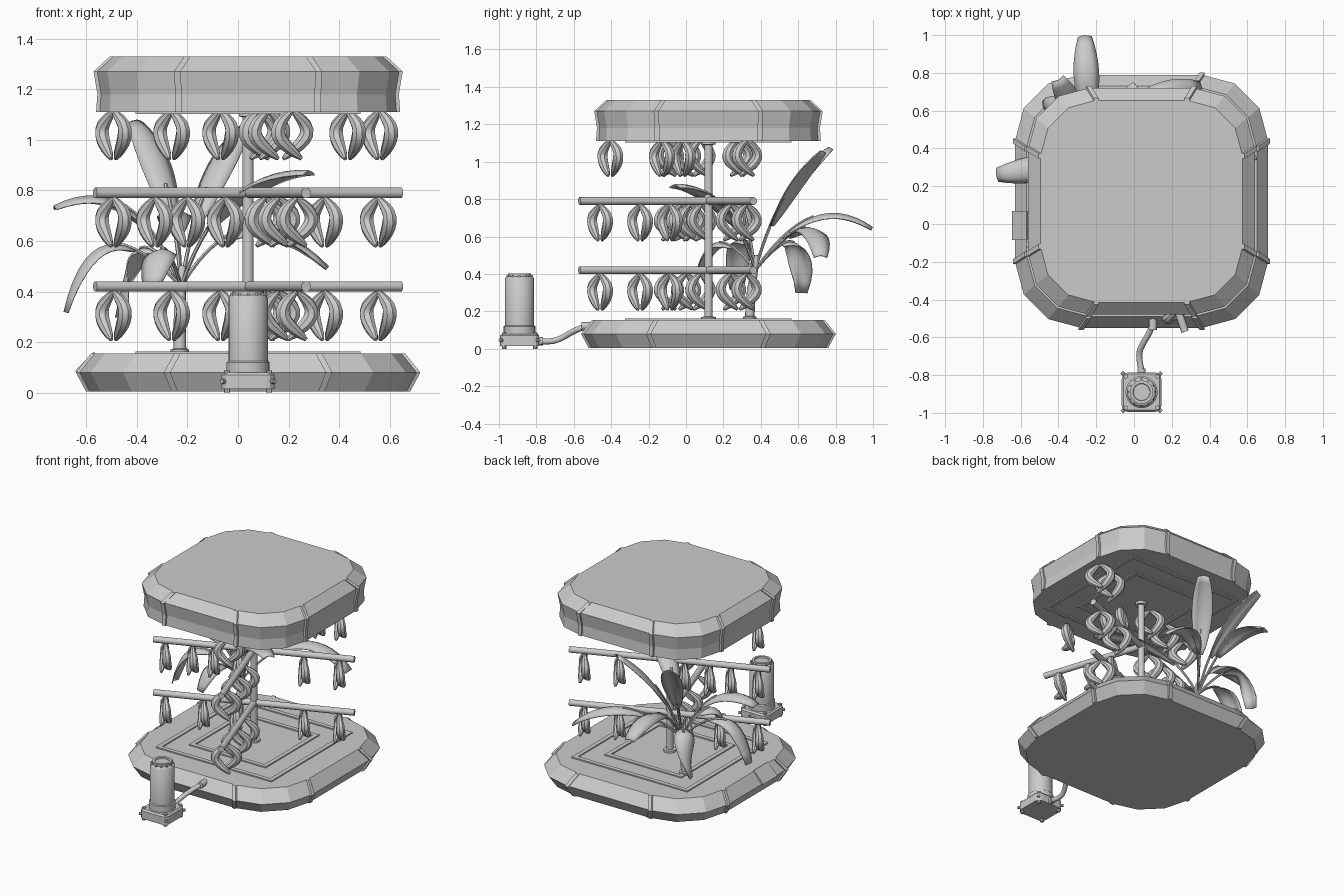
import bpy, bmesh, math
from mathutils import Vector

cube = bpy.data.objects.get("Cube")
if cube:
    bpy.data.objects.remove(cube)

CX, CY = 0.04, 0.12          # centre of the stand
grey = bpy.data.materials.new("plain grey")
grey.use_nodes = True
grey.diffuse_color = (0.6, 0.6, 0.6, 1)
grey.node_tree.nodes["Principled BSDF"].inputs["Base Color"].default_value = (0.6, 0.6, 0.6, 1)


def finish(name, bm, smooth=False, solid=True):
    if solid:
        bmesh.ops.recalc_face_normals(bm, faces=bm.faces)
    me = bpy.data.meshes.new(name)
    bm.to_mesh(me)
    bm.free()
    me.materials.append(grey)
    ob = bpy.data.objects.new(name, me)
    bpy.context.collection.objects.link(ob)
    if smooth:
        for o in bpy.context.selected_objects:
            o.select_set(False)
        ob.select_set(True)
        bpy.context.view_layer.objects.active = ob
        bpy.ops.object.shade_smooth_by_angle(angle=math.radians(40))
    return ob


def loft(bm, rings, closed=True):
    """Skin a list of point rings, capping both ends when closed."""
    vs = [[bm.verts.new(p) for p in r] for r in rings]
    n = len(vs[0])
    for a, b in zip(vs, vs[1:]):
        for i in range(n if closed else n - 1):
            j = (i + 1) % n
            bm.faces.new((a[i], a[j], b[j], b[i]))
    if closed:
        bm.faces.new(vs[0][::-1])
        bm.faces.new(vs[-1])


def tube(bm, pts, radii, sides=12):
    pts = [Vector(p) for p in pts]
    if not isinstance(radii, (list, tuple)):
        radii = [radii] * len(pts)
    rings, u = [], None
    for i, p in enumerate(pts):
        t = (pts[min(i + 1, len(pts) - 1)] - pts[max(i - 1, 0)]).normalized()
        if t.length < 0.5:
            t = Vector((0, 0, 1))
        if u is None:
            u = t.orthogonal()
        u = (u - t * u.dot(t)).normalized()
        w = t.cross(u)
        rings.append([p + radii[i] * (u * math.cos(a) + w * math.sin(a))
                      for a in (2 * math.pi * k / sides for k in range(sides))])
    loft(bm, rings)


def turned(name, x, y, profile, sides=20):
    """Upright turned part from (radius, height) pairs."""
    bm = bmesh.new()
    loft(bm, [[(x + r * math.cos(2 * math.pi * k / sides), y + r * math.sin(2 * math.pi * k / sides), z)
               for k in range(sides)] for r, z in profile])
    return finish(name, bm, True)


def box(bm, x, y, z, sx, sy, sz):
    loft(bm, [[(x + a * sx / 2, y + b * sy / 2, z + c * sz / 2)
               for a, b in ((-1, -1), (1, -1), (1, 1), (-1, 1))] for c in (-1, 1)])


def curve(pts, n):
    """Bezier curve through end points of a control polygon."""
    out = []
    for i in range(n + 1):
        q = [Vector(p) for p in pts]
        while len(q) > 1:
            q = [a.lerp(b, i / n) for a, b in zip(q, q[1:])]
        out.append(q[0])
    return out


def outline(half, straight, z, x=CX, y=CY, steps=3):
    pts = []
    for k in range(4):
        for s in range(steps + 1):
            a = math.pi / 2 * (k + s / steps)
            c = math.pi / 4 + math.pi / 2 * k
            sx, sy = math.copysign(straight, math.cos(c)), math.copysign(straight, math.sin(c))
            r = half - straight
            pts.append((x + sx + r * math.cos(a), y + sy + r * math.sin(a), z))
    return pts


# Base and canopy slabs, with straps over their edges
def slab(name, profile):
    bm = bmesh.new()
    loft(bm, [outline(h, s, z) for z, h, s in profile])
    finish(name, bm)
    bm = bmesh.new()
    for k in range(4):
        c, n = round(math.cos(k * math.pi / 2)), round(math.sin(k * math.pi / 2))
        for side in (-1, 1):
            rings = []
            for z, h, s in profile:
                quad = ((-0.013, -0.025), (0.013, -0.025), (0.013, 0.011), (-0.013, 0.011))
                rings.append([(CX + c * (side * s + a) - n * (h + b),
                               CY + n * (side * s + a) + c * (h + b), z) for a, b in quad])
            loft(bm, rings)
    finish(name + "_straps", bm)


slab("base", [(0.005, 0.63, 0.29), (0.08, 0.67, 0.32), (0.155, 0.61, 0.28)])
slab("canopy", [(1.11, 0.59, 0.275), (1.18, 0.585, 0.275), (1.27, 0.6, 0.28), (1.33, 0.535, 0.24)])

# Square trim frames on the deck and under the canopy
for name, z in (("deck_frames", 0.157), ("canopy_frames", 1.108)):
    bm = bmesh.new()
    for h in (0.43, 0.28):
        for s in (-1, 1):
            box(bm, CX + s * h, CY, z, 0.03, 2 * h + 0.03, 0.012)
            box(bm, CX, CY + s * h, z, 2 * h - 0.03, 0.03, 0.012)
    finish(name, bm)

# Small plate on the sloping side of the base
bm = bmesh.new()
loft(bm, [[(-0.645, y, 0.085), (-0.57, y, 0.162), (-0.56, y, 0.15), (-0.63, y, 0.08)] for y in (-0.085, 0.07)])
finish("side_plate", bm)

# Pole with collars
turned("pole", CX, CY, [(0.04, 0.15), (0.04, 0.17), (0.022, 0.172), (0.022, 1.09), (0.037, 1.092), (0.037, 1.115)])

# Three-armed hanging rails on two levels
LONG, ARM = Vector((0.605, 0.24, 0)), Vector((0.23, -0.69, 0))
for name, z in (("lower_rail", 0.42), ("upper_rail", 0.79)):
    mid = Vector((CX, CY, z))
    bm = bmesh.new()
    tube(bm, [mid - LONG, mid + LONG], 0.021)
    tube(bm, [mid, mid + ARM], 0.021)
    finish(name, bm, True)


# Pairs of hanging bananas curving around each rail
def banana_pair(bm, top, along):
    along = along.normalized()
    across = Vector((-along.y, along.x, 0))
    for s in (-1, 1):
        pts, radii = [], []
        for i in range(11):
            u = i / 10
            pts.append(top + across * s * 0.068 * math.sin(math.pi * u * 1.15)
                       + along * -s * 0.022 * min(1, 3 * u) + Vector((0, 0, -0.19 * u)))
            radii.append(0.008 + 0.021 * max(0, math.sin(math.pi * u)) ** 0.7)
        tube(bm, pts, radii, 8)


levels = {
    "lower_bananas": (0.4, (-0.88, -0.5, -0.18, 0.5, 0.85), (0.3, 0.53, 0.84)),
    "middle_bananas": (0.77, (-0.88, -0.61, -0.4, -0.15, 0.5, 0.85), (0.3, 0.53, 0.84)),
    "top_bananas": (1.115, (-0.88, -0.5, -0.18, 0.65, 0.86), (0.2, 0.36, 0.76)),
}
for name, (z, on_long, on_arm) in levels.items():
    bm = bmesh.new()
    mid = Vector((CX, CY, z))
    for t in on_long:
        banana_pair(bm, mid + LONG * t, LONG)
    for t in on_arm:
        banana_pair(bm, mid + ARM * t, ARM)
    finish(name, bm, True)

# Banana plant: trunk and folded leaves on stalks
turned("plant_collar", -0.23, 0.34, [(0.036, 0.15), (0.036, 0.17), (0.025, 0.175)], 12)
bm = bmesh.new()
tube(bm, [(-0.23, 0.34, 0.16), (-0.23, 0.35, 0.32), (-0.22, 0.38, 0.5)], [0.026, 0.024, 0.014], 10)
finish("plant_trunk", bm, True)
root = Vector((-0.225, 0.37, 0.42))
leaves = [  # middle control point, tip
    ((-0.42, 0.3, 0.9), (-0.73, 0.26, 0.74)),
    ((-0.58, 0.27, 0.8), (-0.69, 0.27, 0.32)),
    ((-0.26, 0.5, 0.9), (-0.4, 0.76, 1.08)),
    ((-0.25, 0.68, 0.88), (-0.26, 1.0, 0.65)),
    ((-0.42, 0.66, 0.78), (-0.48, 0.61, 0.3)),
    ((0.02, 0.72, 0.84), (0.36, 0.72, 0.5)),
    ((-0.06, 0.22, 0.9), (0.28, -0.06, 0.88)),
    ((-0.15, 0.5, 0.88), (0.02, 0.72, 1.06)),
    ((-0.31, 0.14, 0.72), (-0.35, 0.06, 0.42)),
]
bm = bmesh.new()
stalks = bmesh.new()
for mid, tip in leaves:
    path = curve([root, mid, tip], 14)
    tube(stalks, path[:8], 0.008, 6)
    rows = []
    for i in range(4, 15):
        t = (path[min(i + 1, 14)] - path[i - 1]).normalized()
        side = t.cross(Vector((0, 0, 1))).normalized()
        up = side.cross(t)
        w = 0.068 * math.sin(math.pi * (0.04 + 0.84 * (i - 4) / 10)) ** 0.6
        rows.append([path[i] + side * w * k - up * 0.4 * w * abs(k) ** 1.5 for k in (-1, -0.5, 0, 0.5, 1)])
    loft(bm, rows, closed=False)
leaf = finish("plant_leaves", bm, True, solid=False)
thick = leaf.modifiers.new("thickness", "SOLIDIFY")
thick.thickness = 0.006
finish("plant_stalks", stalks, True)

# Pump: square foot, ribbed cylinder, bolts and feet
PX, PY = 0.04, -0.89
bm = bmesh.new()
loft(bm, [outline(h, 0.07, z, PX, PY) for z, h in ((0.015, 0.105), (0.07, 0.105), (0.08, 0.095))])
finish("pump_foot", bm)
turned("pump_body", PX, PY, [(0.085, 0.07), (0.085, 0.12), (0.078, 0.125), (0.078, 0.375), (0.07, 0.385),
                             (0.062, 0.387), (0.062, 0.403), (0.046, 0.403), (0.044, 0.395)], 24)
bm = bmesh.new()
for a in (-1, 1):
    for b in (-1, 1):
        x, y = PX + a * 0.083, PY + b * 0.083
        tube(bm, [(x, y, 0), (x, y, 0.088)], 0.012, 8)
        tube(bm, [(x, y, 0.045), (x + a * 0.022, y + b * 0.022, 0.045)], 0.01, 8)
for k in range(12):
    a = k * math.pi / 6
    box(bm, PX + 0.066 * math.cos(a), PY + 0.066 * math.sin(a), 0.388, 0.01, 0.01, 0.012)
finish("pump_bolts", bm)

# Hose from pump to base
bm = bmesh.new()
tube(bm, curve([(0.04, -0.79, 0.04), (0.03, -0.69, 0.035), (-0.01, -0.66, 0.04), (0.1, -0.61, 0.12),
                (0.1, -0.5, 0.12)], 16), 0.016, 10)
tube(bm, [(0.1, -0.56, 0.12), (0.1, -0.5, 0.12)], 0.022, 10)
tube(bm, [(0.04, -0.8, 0.04), (0.04, -0.765, 0.04)], 0.022, 10)
finish("hose", bm, True)
